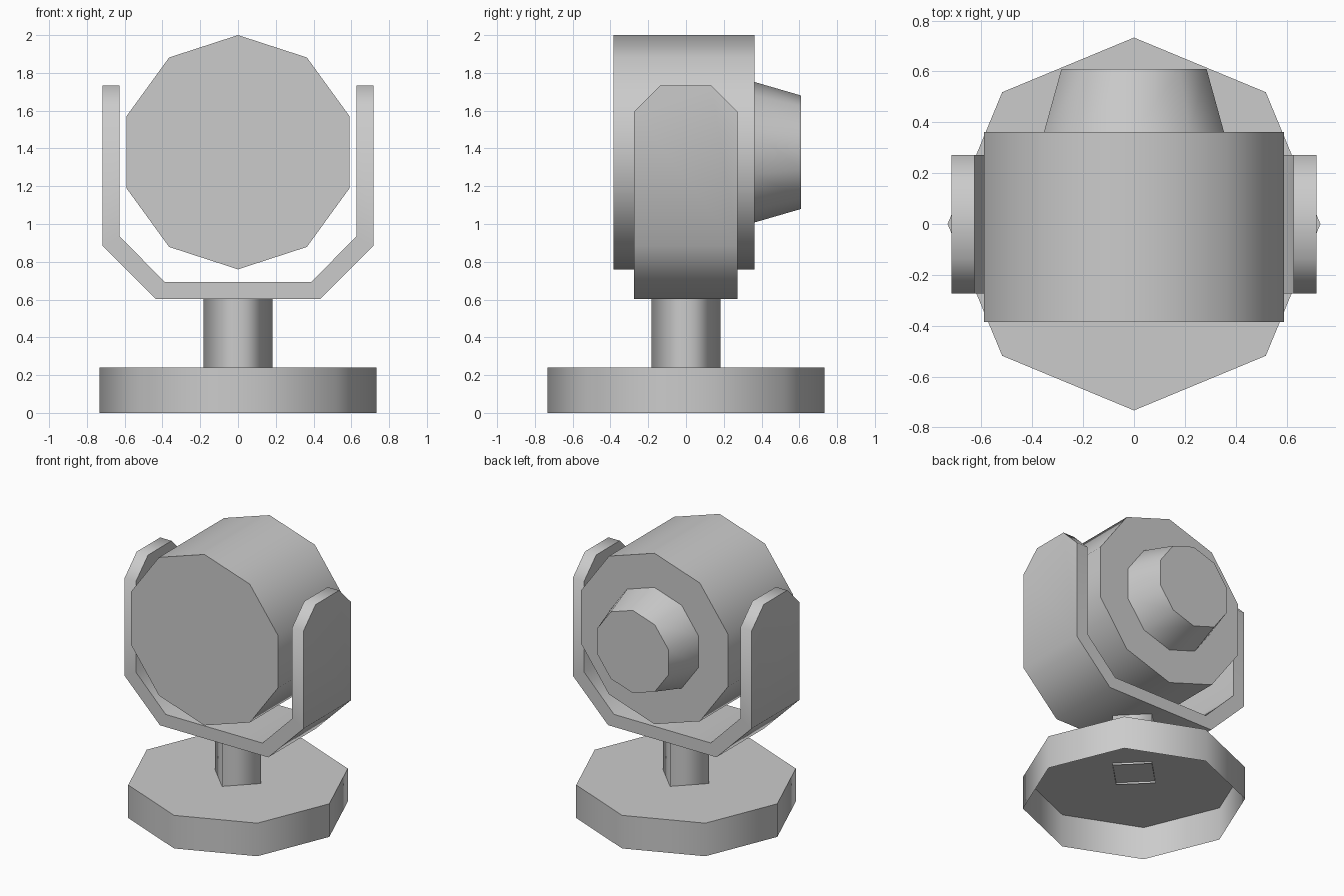
import bpy, bmesh
from math import sin, cos, pi, radians
from mathutils import Matrix

cube = bpy.data.objects.get("Cube")
if cube:
    bpy.data.objects.remove(cube, do_unlink=True)

GREY = (0.6, 0.6, 0.6, 1.0)
grey = bpy.data.materials.new("plain_grey")
grey.use_nodes = True
grey.diffuse_color = GREY
grey.node_tree.nodes["Principled BSDF"].inputs["Base Color"].default_value = GREY


def finish(name, bm, smooth_angle):
    """Turn a bmesh into a shaded, coloured object."""
    mesh = bpy.data.meshes.new(name)
    bm.to_mesh(mesh)
    bm.free()
    mesh.materials.append(grey)
    obj = bpy.data.objects.new(name, mesh)
    bpy.context.collection.objects.link(obj)
    bpy.ops.object.select_all(action="DESELECT")
    obj.select_set(True)
    bpy.context.view_layer.objects.active = obj
    bpy.ops.object.shade_smooth_by_angle(angle=radians(smooth_angle))
    return obj


def tube(name, sides, start, end, cap_start=False, cap_end=False,
         transform=Matrix(), smooth_angle=60):
    """Polygonal tube between two (radius, height) rings along local z."""
    bm = bmesh.new()
    rings = []
    for radius, height in (start, end):
        angles = [2 * pi * i / sides for i in range(sides)]
        rings.append([bm.verts.new((-radius * sin(a), radius * cos(a), height))
                      for a in angles])
    low, high = rings
    for i in range(sides):
        j = (i + 1) % sides
        bm.faces.new((low[i], low[j], high[j], high[i]))
    if cap_start:
        bm.faces.new(low[::-1])
    if cap_end:
        bm.faces.new(high)
    bm.transform(transform)
    return finish(name, bm, smooth_angle)


# Base: octagonal shell, open underneath
tube("base", 8, (0.733, 0), (0.733, 0.24), cap_end=True)

# Post: four-sided tube, softly shaded, poking just through the base
tube("post", 4, (0.183, 0.225), (0.183, 0.605), smooth_angle=120)

# Head and rear housing: ten-sided, lying along y
lying = Matrix.Translation((0, 0, 1.38)) @ Matrix.Rotation(-pi / 2, 4, "X")
tube("head_drum", 10, (0.62, -0.385), (0.62, 0.362), True, True, lying)
tube("rear_housing", 10, (0.372, 0.362), (0.3, 0.61), False, True, lying)

# Yoke: mirrored U profile, extruded front to back, arm tops chamfered
ARM_TOP, FRONT, BACK = 1.733, -0.274, 0.272
outer = [(0.435, 0.602), (0.718, 0.885), (0.718, ARM_TOP)]
inner = [(0.627, ARM_TOP), (0.627, 0.935), (0.388, 0.693)]
half = outer + inner
profile = half + [(-x, z) for x, z in reversed(half)]
bm = bmesh.new()
face = bm.faces.new([bm.verts.new((x, FRONT, z)) for x, z in profile])
extruded = bmesh.ops.extrude_face_region(bm, geom=[face])["geom"]
bmesh.ops.translate(bm, vec=(0, BACK - FRONT, 0),
                    verts=[v for v in extruded if isinstance(v, bmesh.types.BMVert)])
top_edges = [e for e in bm.edges
             if all(v.co.z > ARM_TOP - 0.01 for v in e.verts)
             and abs(e.verts[0].co.y - e.verts[1].co.y) < 0.01]
bmesh.ops.bevel(bm, geom=top_edges, offset=0.138, segments=1, affect="EDGES")
bmesh.ops.recalc_face_normals(bm, faces=bm.faces)
finish("yoke", bm, 60)
